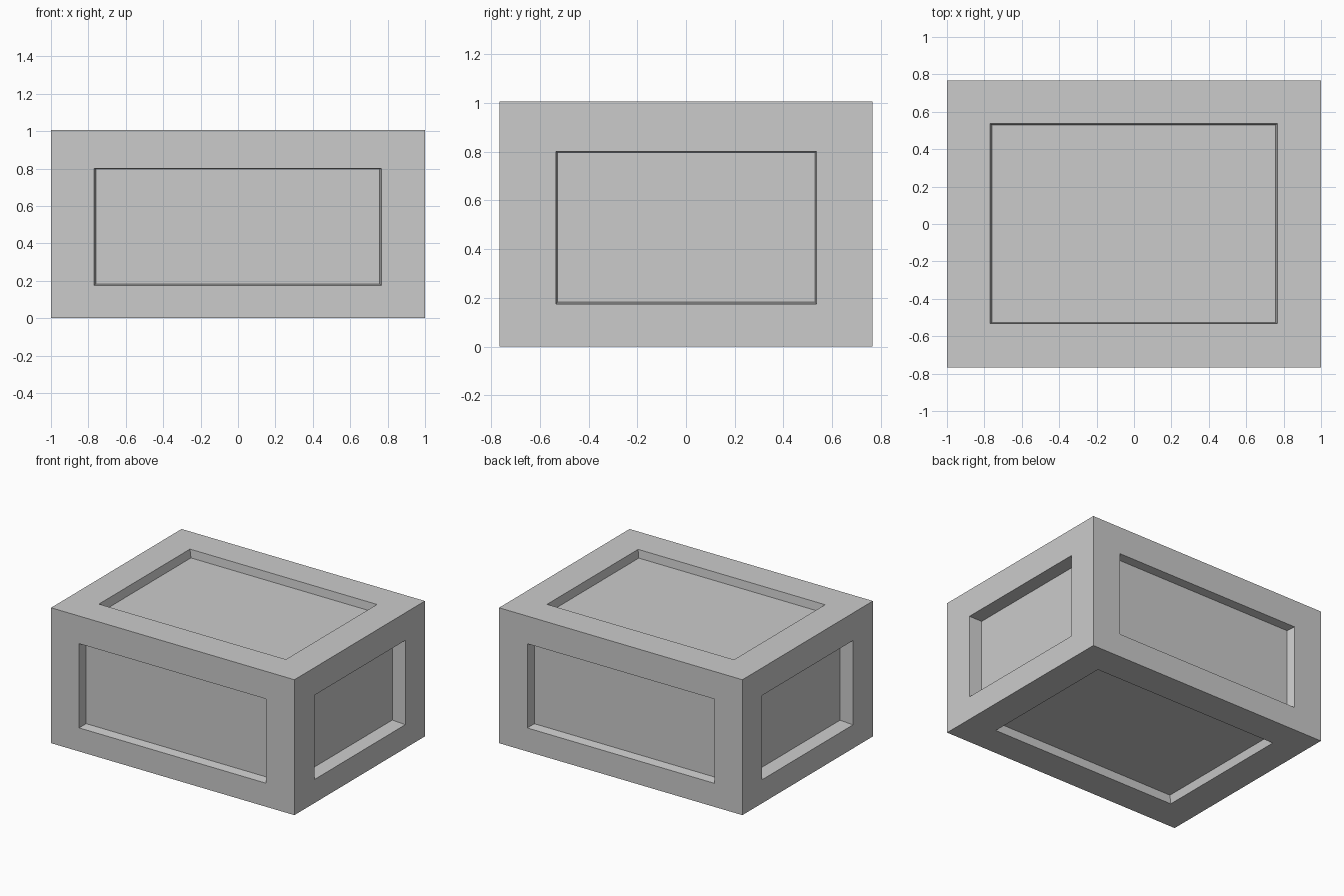
import bpy, bmesh

if "Cube" in bpy.data.objects:
    bpy.data.objects.remove(bpy.data.objects["Cube"])

# per axis: (low, high) of the box, panel opening, panel floor edge, and panel depth
BOX = [(-1, 1), (-0.766, 0.766), (0, 1.006)]
OPENING = [(-0.77, 0.767), (-0.533, 0.536), (0.175, 0.801)]
FLOOR = [(-0.758, 0.757), (-0.527, 0.530), (0.184, 0.797)]
DEPTH = [0.103, 0.067, 0.06]


def snap(face, axis, side, limits, centre, depth):
    """Move a face's corners to the given limits, sunk by depth along its axis."""
    for v in face.verts:
        for a in range(3):
            if a == axis:
                v.co[a] = BOX[a][side] + (-depth if side else depth)
            else:
                v.co[a] = limits[a][v.co[a] > centre[a]]


# box body
bm = bmesh.new()
bmesh.ops.create_cube(bm, size=2)
for v in bm.verts:
    v.co = [BOX[a][v.co[a] > 0] for a in range(3)]

# recessed panel in every side
for face in list(bm.faces):
    face.normal_update()
    axis = max(range(3), key=lambda a: abs(face.normal[a]))
    side = int(face.normal[axis] > 0)
    centre = face.calc_center_median()
    bmesh.ops.inset_individual(bm, faces=[face], thickness=0.2)
    snap(face, axis, side, OPENING, centre, 0)
    bmesh.ops.inset_individual(bm, faces=[face], thickness=0.01)
    snap(face, axis, side, FLOOR, centre, DEPTH[axis])

bmesh.ops.recalc_face_normals(bm, faces=bm.faces)
mesh = bpy.data.meshes.new("panelled_crate")
bm.to_mesh(mesh)
bm.free()
bpy.context.collection.objects.link(bpy.data.objects.new("panelled_crate", mesh))
